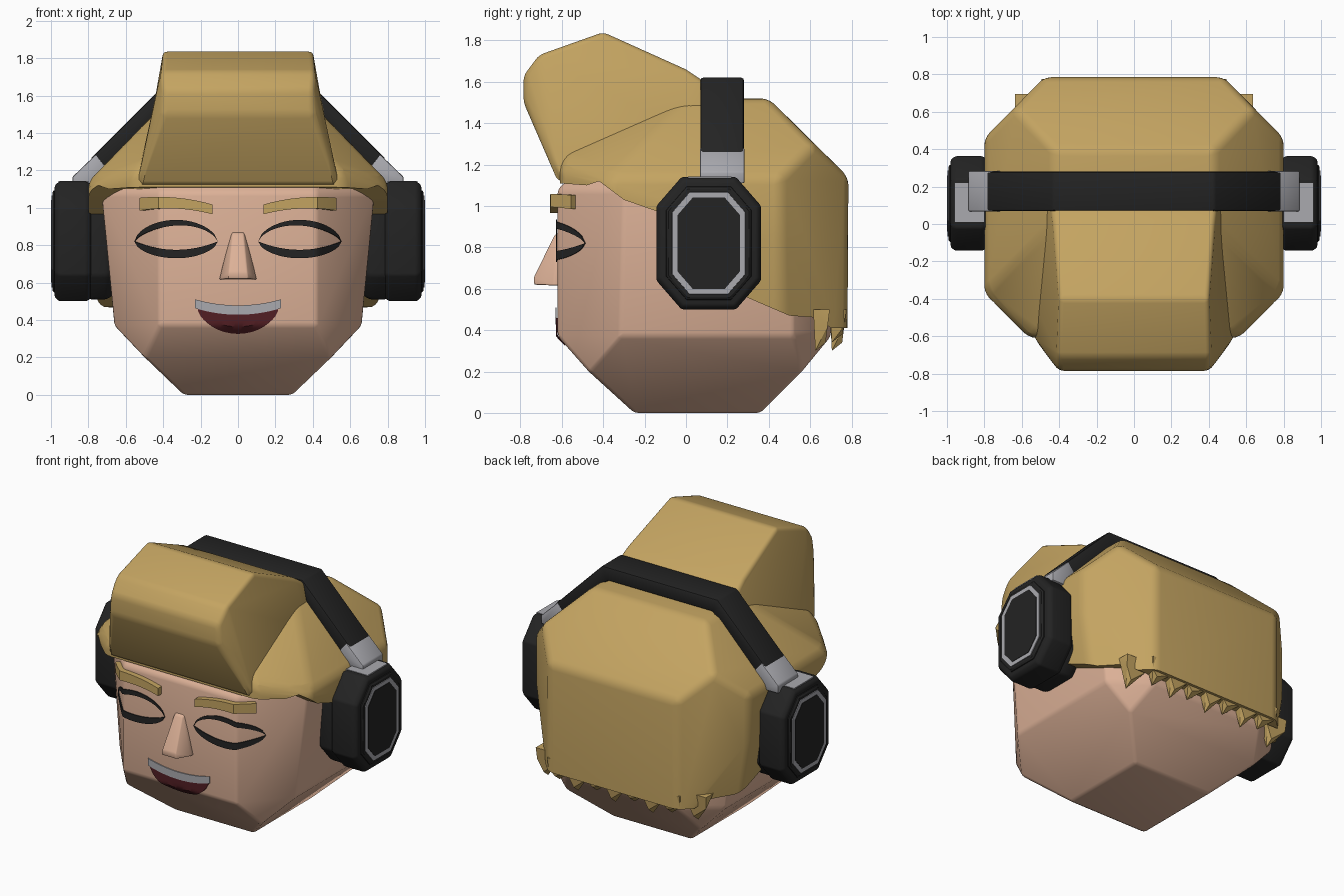
import bpy, bmesh, math

if "Cube" in bpy.data.objects:
    bpy.data.objects.remove(bpy.data.objects["Cube"])


def material(name, r, g, b):
    m = bpy.data.materials.new(name)
    m.diffuse_color = (r, g, b, 1)
    m.use_nodes = True
    m.node_tree.nodes["Principled BSDF"].inputs["Base Color"].default_value = m.diffuse_color
    return m


SKIN = material("skin", .72, .44, .31)
HAIR = material("golden_hair", .55, .37, .12)
BLACK = material("black", .017, .017, .017)
GRAY = material("silver_gray", .40, .40, .43)
RED = material("dark_red", .085, .013, .017)


def finish(name, bm, mat, bevel=0, segs=2, solid=0, cutter=None):
    bmesh.ops.recalc_face_normals(bm, faces=bm.faces)
    me = bpy.data.meshes.new(name)
    bm.to_mesh(me)
    bm.free()
    me.materials.append(mat)
    ob = bpy.data.objects.new(name, me)
    bpy.context.collection.objects.link(ob)
    if solid:
        s = ob.modifiers.new("thickness", 'SOLIDIFY')
        s.thickness, s.offset = solid, 0
    if bevel:
        b = ob.modifiers.new("bevel", 'BEVEL')
        b.width, b.segments, b.angle_limit = bevel, segs, math.radians(15)
        b.limit_method = 'ANGLE'
    if cutter:
        c = ob.modifiers.new("cut", 'BOOLEAN')
        c.operation, c.object, c.solver = 'INTERSECT', cutter, 'EXACT'
    # bake the modifiers
    bpy.context.view_layer.update()
    dg = bpy.context.evaluated_depsgraph_get()
    baked = bpy.data.meshes.new_from_object(ob.evaluated_get(dg))
    ob.modifiers.clear()
    ob.data = baked
    bpy.ops.object.select_all(action='DESELECT')
    ob.select_set(True)
    bpy.context.view_layer.objects.active = ob
    bpy.ops.object.shade_smooth_by_angle(angle=math.radians(32))
    return ob


def hull(name, pts, mat, **kw):
    bm = bmesh.new()
    for p in pts:
        bm.verts.new(p)
    r = bmesh.ops.convex_hull(bm, input=bm.verts)
    junk = [g for g in set(r["geom_interior"] + r["geom_unused"]) if isinstance(g, bmesh.types.BMVert)]
    if junk:
        bmesh.ops.delete(bm, geom=junk, context='VERTS')
    bmesh.ops.dissolve_limit(bm, angle_limit=math.radians(4), verts=bm.verts, edges=bm.edges)
    return finish(name, bm, mat, **kw)


def sym(pts):
    return [(s * x, y, z) for x, y, z in pts for s in (-1, 1)]


def prism(name, outline, a, b, axis, mat, **kw):
    """Extrude a 2D outline along x (outline is y,z) or y (outline is x,z)."""
    put = (lambda u, v, w: (w, u, v)) if axis == 'x' else (lambda u, v, w: (u, w, v))
    bm = bmesh.new()
    v0 = [bm.verts.new(put(u, v, a)) for u, v in outline]
    v1 = [bm.verts.new(put(u, v, b)) for u, v in outline]
    n = len(outline)
    bm.faces.new(v0)
    bm.faces.new(v1[::-1])
    for i in range(n):
        j = (i + 1) % n
        bm.faces.new((v0[i], v1[i], v1[j], v0[j]))
    return finish(name, bm, mat, **kw)


def face_y(x, z):
    """Depth of the face surface."""
    return -.62 + 1.05 * max(0, abs(x) - .42) + max(0, .37 - z)


def plate(name, cx, half, top, low, mat, off=.006, solid=.006, n=28, rows=6):
    """Sheet between two curves, laid on the face; t runs -1..1."""
    bm = bmesh.new()
    g = []
    for i in range(n + 1):
        t = -1 + 2 * i / n
        x = cx + half * t
        zs = [low(t) + (top(t) - low(t)) * k / rows for k in range(rows + 1)]
        g.append([bm.verts.new((x, face_y(x, z) - off, z)) for z in zs])
    for i in range(n):
        for k in range(rows):
            bm.faces.new((g[i][k], g[i + 1][k], g[i + 1][k + 1], g[i][k + 1]))
    return finish(name, bm, mat, solid=solid)


# head
hull("head", sym([
    (.29, -.25, 0), (.29, .36, 0), (.5, -.47, .2), (.5, .56, .2),
    (.42, -.62, .37), (.66, -.32, .37), (.66, .52, .37), (.42, .70, .37),
    (.42, -.62, 1.08), (.73, -.30, 1.08), (.73, .52, 1.08), (.42, .70, 1.08),
    (.35, -.3, 1.38), (.35, .35, 1.38)]), SKIN, bevel=.018)

# nose
hull("nose", sym([(.035, -.60, .88), (.03, -.635, .86), (.1, -.60, .615), (.1, -.64, .615),
                  (.055, -.735, .62), (.05, -.735, .655)]), SKIN, bevel=.008)

# hair cap, trimmed along the hairline by a side profile
trim = prism("hair_trim", [
    (-.75, 1.12), (-.48, 1.1), (-.42, 1.12), (-.3, 1.03), (-.1, .96), (.05, .8), (.2, .6),
    (.36, .53), (.5, .47), (.64, .46), (.70, .41), (.9, .41), (.9, 2), (-.75, 2)], -1, 1, 'x', HAIR)
hull("hair_cap", sym([
    (.48, .78, .3), (.72, .46, .3), (.72, -.37, .3),
    (.48, .785, 1.14), (.8, .46, 1.14), (.8, -.37, 1.14), (.8, .46, .85), (.8, -.37, .85),
    (.64, .62, 1.30), (.43, .40, 1.52), (.43, 0, 1.52),
    (.66, -.49, 1.16), (.56, -.61, 1.17), (.56, -.61, .9), (.5, -.6, 1.25)]),
    HAIR, bevel=.04, segs=3, cutter=trim)
bpy.data.objects.remove(trim)

# swept-up front hair
hull("hair_quiff", sym([
    (.40, -.785, 1.5), (.40, -.785, 1.63), (.41, -.71, 1.73), (.40, -.40, 1.84),
    (.43, .0, 1.66), (.44, .09, 1.60), (.5, .09, 1.3), (.54, -.62, 1.12), (.55, -.4, 1.12)]),
    HAIR, bevel=.06, segs=4)

# ragged hair ends at the nape
for i in range(9):
    x = -.56 + .14 * i
    y = .775 - max(0, abs(x) - .48)
    tip = .30 + .04 * (i % 2)
    hull("hair_tip", [(x - .075, y - .08, .5), (x + .075, y - .08, .5), (x - .075, y, .5),
                      (x + .075, y, .5), (x - .07, y - .01, .42), (x + .07, y - .01, .42),
                      (x + .03, y - .07, tip), (x + .03, y - .02, tip + .04)], HAIR)

# eyes and brows
bow = lambda t, p=.6: max(0, 1 - t * t) ** p
for s in (-1, 1):
    plate("upper_lash", s * .33, .222, lambda t: .82 + .115 * bow(t),
          lambda t: .82 + (.085 - .012 * s * t) * bow(t, .7), BLACK)
    plate("lower_lash", s * .33, .222, lambda t: .82 - .045 * bow(t, 1),
          lambda t: .82 - .09 * bow(t), BLACK)
    plate("brow", s * .323, .187, lambda t: 1.045 + .018 * s * t - .018 * t * t + .008,
          lambda t: .995 + .01 * s * t - .02 * t * t, HAIR, off=.014, solid=.045, n=8, rows=1)

# mouth
plate("teeth", 0, .23, lambda t: .478 + .032 * t * t, lambda t: .428 + .035 * t * t, GRAY, off=.008)
plate("open_mouth", 0, .215, lambda t: .44 + .018 * t * t, lambda t: .45 - .122 * bow(t, .7), RED, off=.005)

# headband
prism("headband", [(-.79, 1.26), (-.43, 1.62), (.43, 1.62), (.79, 1.26),
                   (.72, 1.19), (.39, 1.53), (-.39, 1.53), (-.72, 1.19)], .07, .28, 'y', BLACK, bevel=.012)


def octagons(s, rings):
    """Upright octagons around the ear centre: (x, half depth, half height)."""
    pts = []
    for x, hy, hz in rings:
        c = hy * .52
        for a, b in ((c, hz), (hy, hz - (hy - c) * 1.15)):
            pts += [(s * x, .11 + p * a, .82 + q * b) for p in (-1, 1) for q in (-1, 1)]
    return pts


# headphones
for s in (-1, 1):
    prism("band_joint", [(s * .76, 1.285), (s * .885, 1.165), (s * .885, 1.11),
                         (s * .75, 1.11), (s * .70, 1.21)], .067, .283, 'y', GRAY, bevel=.008)
    prism("joint_plate", [(s * .80, 1.13), (s * .96, 1.13), (s * .96, 1.143), (s * .80, 1.143)],
          .01, .22, 'y', GRAY)
    hull("ear_cup", octagons(s, [(.785, .235, .305), (.81, .253, .32), (.955, .253, .32), (.98, .235, .30)]),
         BLACK, bevel=.01)
    hull("ear_cushion", octagons(s, [(.66, .2, .28), (.70, .23, .31), (.80, .23, .31)]), BLACK, bevel=.015)
    hull("cup_cover", octagons(s, [(.96, .21, .28), (.985, .205, .272), (.993, .195, .262)]), BLACK)
    hull("cup_ring", octagons(s, [(.985, .178, .248), (.997, .176, .246)]), GRAY)
    hull("cup_face", octagons(s, [(.985, .15, .22), (1.0, .15, .22)]), BLACK)
